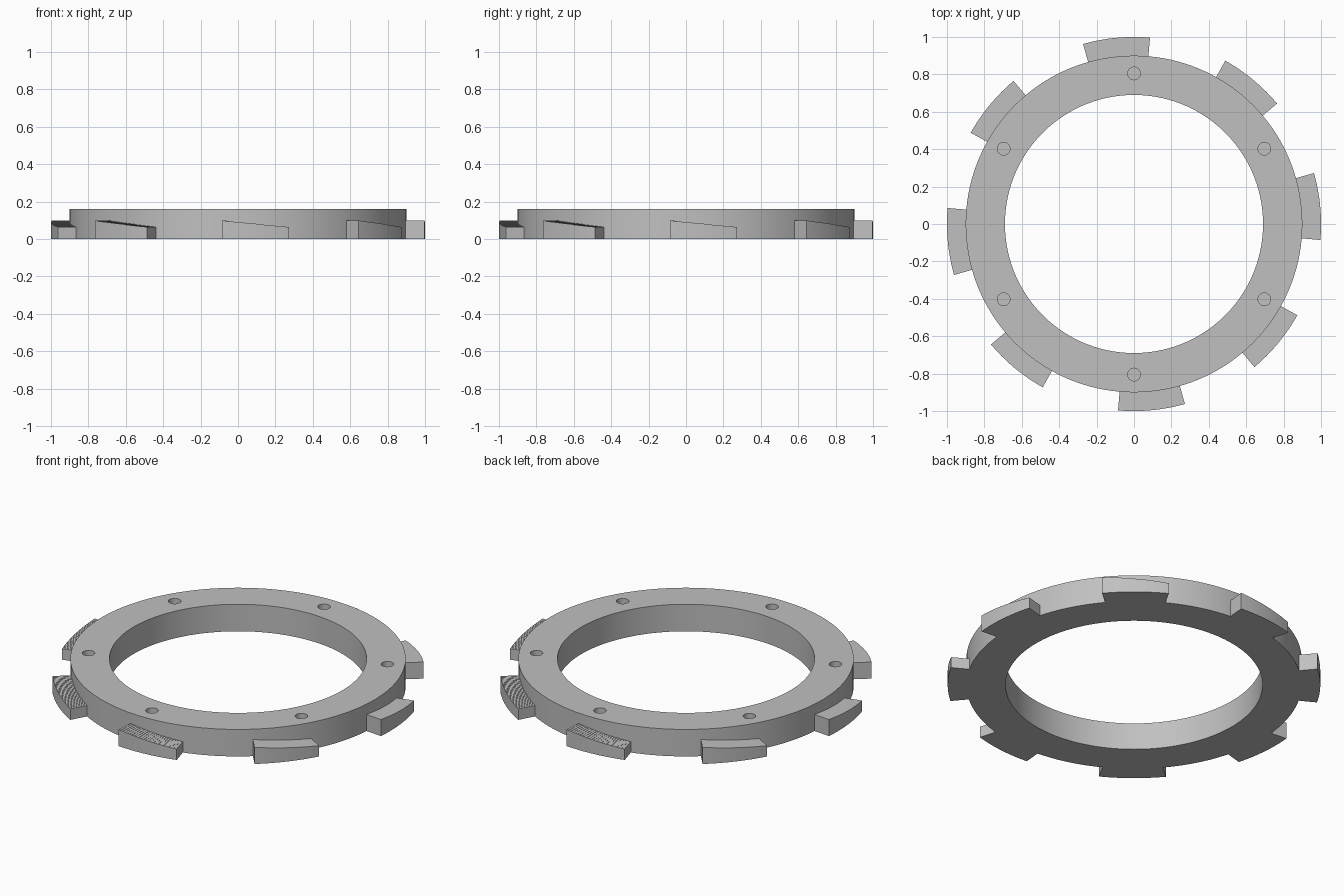
import bpy
import bmesh
from math import cos, sin, pi, radians

cube = bpy.data.objects.get("Cube")
if cube:
    bpy.data.objects.remove(cube, do_unlink=True)

R_IN, R_OUT, R_TAB = 0.69, 0.90, 1.0
HEIGHT = 0.16
SEGMENTS = 144

grey = bpy.data.materials.new("light grey")
grey.use_nodes = True
GREY = (0.53, 0.53, 0.53, 1)
grey.diffuse_color = GREY
grey.node_tree.nodes["Principled BSDF"].inputs["Base Color"].default_value = GREY


def add_object(name, mesh):
    obj = bpy.data.objects.new(name, mesh)
    bpy.context.collection.objects.link(obj)
    return obj


def finish_mesh(bm, name):
    bmesh.ops.recalc_face_normals(bm, faces=bm.faces)
    mesh = bpy.data.meshes.new(name)
    bm.to_mesh(mesh)
    bm.free()
    mesh.materials.append(grey)
    return mesh


def polar(r, a, z):
    return (r * cos(a), r * sin(a), z)


# Main ring: a rectangular section swept round the axis
bm = bmesh.new()
section = [(R_IN, 0), (R_OUT, 0), (R_OUT, HEIGHT), (R_IN, HEIGHT)]
loops = [[bm.verts.new(polar(r, 2 * pi * i / SEGMENTS, z)) for r, z in section]
         for i in range(SEGMENTS)]
for i, a in enumerate(loops):
    b = loops[(i + 1) % SEGMENTS]
    for k in range(4):
        n = (k + 1) % 4
        bm.faces.new((a[k], a[n], b[n], b[k]))
ring = add_object("ring", finish_mesh(bm, "ring"))

# Six blind screw holes in the top face
HOLE_DEPTH = 0.1
bm = bmesh.new()
for i in range(6):
    made = bmesh.ops.create_cone(bm, cap_ends=True, segments=32, radius1=0.034,
                                 radius2=0.034, depth=2 * HOLE_DEPTH)
    bmesh.ops.translate(bm, verts=made["verts"],
                        vec=polar(0.805, radians(30 + 60 * i), HEIGHT))
cutter = add_object("hole_cutter", finish_mesh(bm, "hole_cutter"))
cutter.hide_render = True

cut = ring.modifiers.new("holes", "BOOLEAN")
cut.operation = "DIFFERENCE"
cut.solver = "EXACT"
cut.object = cutter
bpy.context.view_layer.objects.active = ring
ring.select_set(True)
bpy.ops.object.modifier_apply(modifier=cut.name)
bpy.data.objects.remove(cutter, do_unlink=True)
bpy.ops.object.shade_smooth_by_angle(angle=radians(30))

# Locking tab: a curved block whose top steps down finely along its length
STEPS = 24
START, END = radians(-4.9), radians(15.8)
HIGH, LOW = 0.098, 0.065
R_ROOT = R_OUT - 0.004
bm = bmesh.new()


def face(*points):
    bm.faces.new([bm.verts.new(p) for p in points])


def wall(a, z0, z1):
    face(polar(R_ROOT, a, z0), polar(R_TAB, a, z0),
         polar(R_TAB, a, z1), polar(R_ROOT, a, z1))


previous = 0
for i in range(STEPS):
    a = START + (END - START) * i / STEPS
    b = START + (END - START) * (i + 1) / STEPS
    h = HIGH + (LOW - HIGH) * i / (STEPS - 1)
    wall(a, min(previous, h), max(previous, h))
    for r in (R_ROOT, R_TAB):
        face(polar(r, a, 0), polar(r, b, 0), polar(r, b, h), polar(r, a, h))
    for z in (0, h):
        face(polar(R_ROOT, a, z), polar(R_TAB, a, z),
             polar(R_TAB, b, z), polar(R_ROOT, b, z))
    previous = h
wall(END, 0, previous)
bmesh.ops.remove_doubles(bm, verts=bm.verts, dist=0.0001)
tab_mesh = finish_mesh(bm, "locking_tab")

for i in range(8):
    tab = add_object(f"locking_tab_{i + 1}", tab_mesh)
    tab.rotation_euler.z = i * pi / 4
